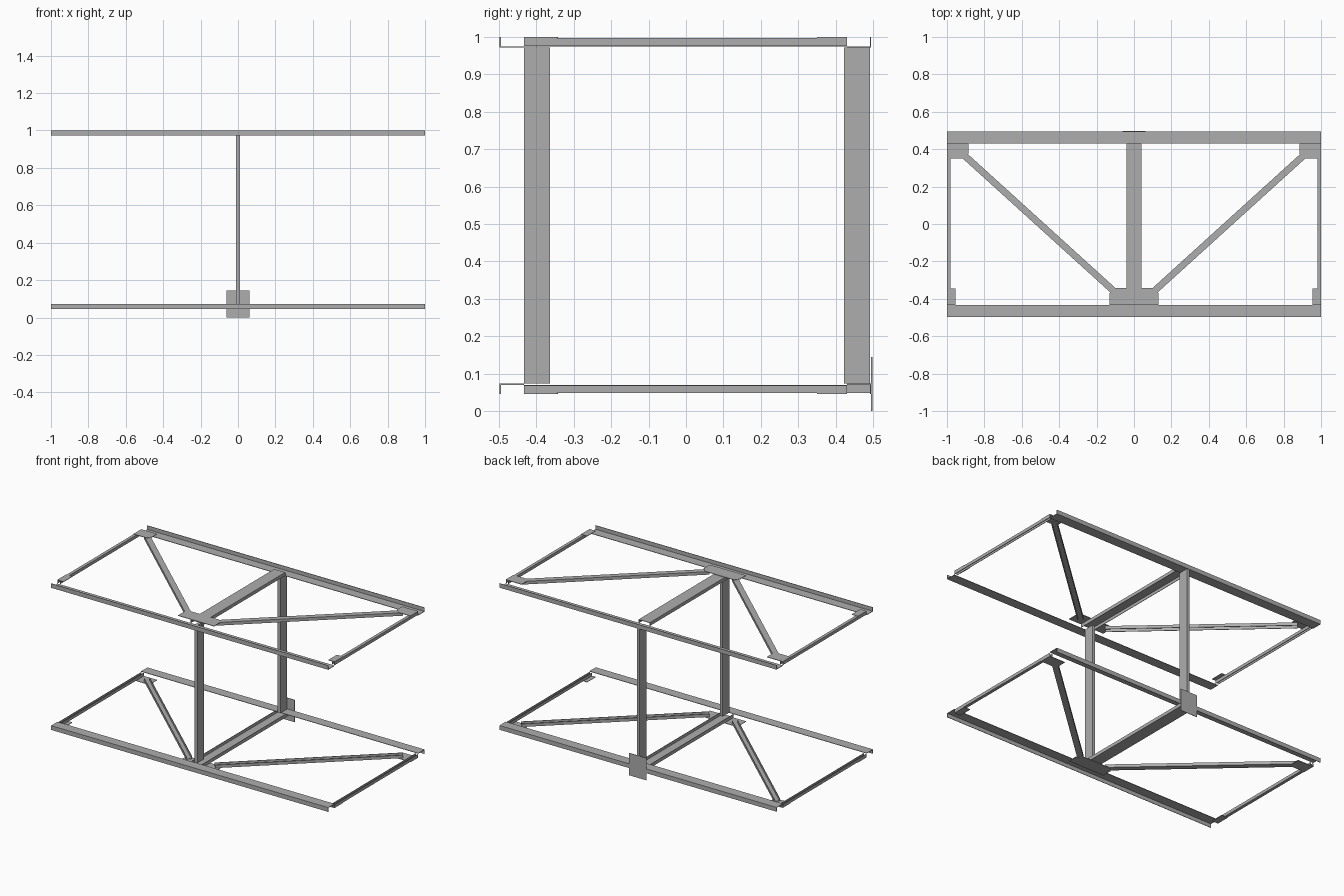
import bpy
import bmesh
from math import atan2
from mathutils import Matrix, Vector

cube = bpy.data.objects.get("Cube")
if cube:
    bpy.data.objects.remove(cube, do_unlink=True)

steel = bpy.data.materials.new("grey_steel")
steel.use_nodes = True
steel.diffuse_color = (0.42, 0.42, 0.42, 1)
steel.node_tree.nodes["Principled BSDF"].inputs["Base Color"].default_value = steel.diffuse_color

T = 0.003                      # sheet thickness
LOW, HIGH = 0.045, 1.0         # outer faces of the lower and upper frames
DEPTH = 0.028                  # frame depth


def extrude(name, points, length, matrix):
    """Solid from a flat outline, pushed along local z, then placed by matrix."""
    bm = bmesh.new()
    face = bm.faces.new([bm.verts.new((u, v, 0)) for u, v in points])
    moved = bmesh.ops.extrude_face_region(bm, geom=[face])["geom"]
    verts = [g for g in moved if isinstance(g, bmesh.types.BMVert)]
    bmesh.ops.translate(bm, verts=verts, vec=(0, 0, length))
    bm.transform(matrix)
    bmesh.ops.recalc_face_normals(bm, faces=bm.faces)
    mesh = bpy.data.meshes.new(name)
    bm.to_mesh(mesh)
    bm.free()
    mesh.materials.append(steel)
    obj = bpy.data.objects.new(name, mesh)
    bpy.context.collection.objects.link(obj)
    return obj


def box(name, x0, x1, y0, y1, z0, z1):
    outline = [(x0, y0), (x1, y0), (x1, y1), (x0, y1)]
    return extrude(name, outline, z1 - z0, Matrix.Translation((0, 0, z0)))


def channel(name, start, end, width, height, z, up):
    """U section along a horizontal line; web at z, flanges towards up (1 or -1)."""
    a, b = Vector((*start, z)), Vector((*end, z))
    run = b - a
    w, h, t = width / 2, height * up, T * up
    points = [(-w, 0), (w, 0), (w, h), (w - T, h), (w - T, t),
              (T - w, t), (T - w, h), (-w, h)]
    turn = Matrix.Rotation(atan2(run.y, run.x), 4, "Z")
    axes = Matrix(((0, 0, 1, 0), (1, 0, 0, 0), (0, 1, 0, 0), (0, 0, 0, 1)))
    return extrude(name, points, run.length, Matrix.Translation(a) @ turn @ axes)


def rail(name, outer, inner, shelf, lip):
    """Angle section along x: a flat shelf with a lip on its outer edge."""
    s = 1 if outer > inner else -1
    t = T if lip < shelf else -T
    points = [(inner, shelf), (outer, shelf), (outer, lip),
              (outer - s * T, lip), (outer - s * T, shelf - t), (inner, shelf - t)]
    axes = Matrix(((0, 0, 1, -1), (1, 0, 0, 0), (0, 1, 0, 0), (0, 0, 0, 1)))
    return extrude(name, points, 2, axes)


# Two flat frames, mirrored about the middle height
for level, face, up in (("lower", LOW, 1), ("upper", HIGH, -1)):
    shelf = face + up * DEPTH
    rail(level + "_front_rail", -0.498, -0.433, shelf, face)
    rail(level + "_back_rail", 0.495, 0.43, shelf, face)

    web = face + up * T        # members sit against the inside of the gussets
    back_end = 0.492 if level == "lower" else 0.43
    channel(level + "_cross_beam", (0, -0.433), (0, back_end), 0.08, DEPTH - 2 * T, web, up)

    plate_z = min(face, web)
    plate = Matrix.Translation((0, 0, plate_z))
    extrude(level + "_centre_gusset",
            [(-0.13, -0.433), (0.13, -0.433), (0.13, -0.368), (0.102, -0.342),
             (-0.102, -0.342), (-0.13, -0.368)], T, plate)

    for side, s in (("left", 1), ("right", -1)):
        tag = level + "_" + side
        channel(tag + "_diagonal", (s * 0.094, -0.371), (s * 0.922, 0.38), 0.036, 0.02, web, up)
        channel(tag + "_end_bar", (s * 0.99, -0.433), (s * 0.99, 0.43), 0.02, 0.02, web, up)
        extrude(tag + "_back_gusset",
                [(s, 0.43), (s * 0.885, 0.43), (s * 0.885, 0.374),
                 (s * 0.912, 0.35), (s, 0.35)], T, plate)
        box(tag + "_front_gusset", *sorted((s * 0.955, s)), -0.433, -0.345,
            plate_z, plate_z + T)

# Uprights between the frames
for name, y0, y1 in (("front_post", -0.433, -0.363), ("back_post", 0.423, 0.492)):
    box(name, -0.01, 0.01, y0, y1, LOW + DEPTH, HIGH - DEPTH)

# Flat plate on the back of the lower frame
box("back_plate", -0.062, 0.062, 0.495, 0.498, 0, 0.145)
